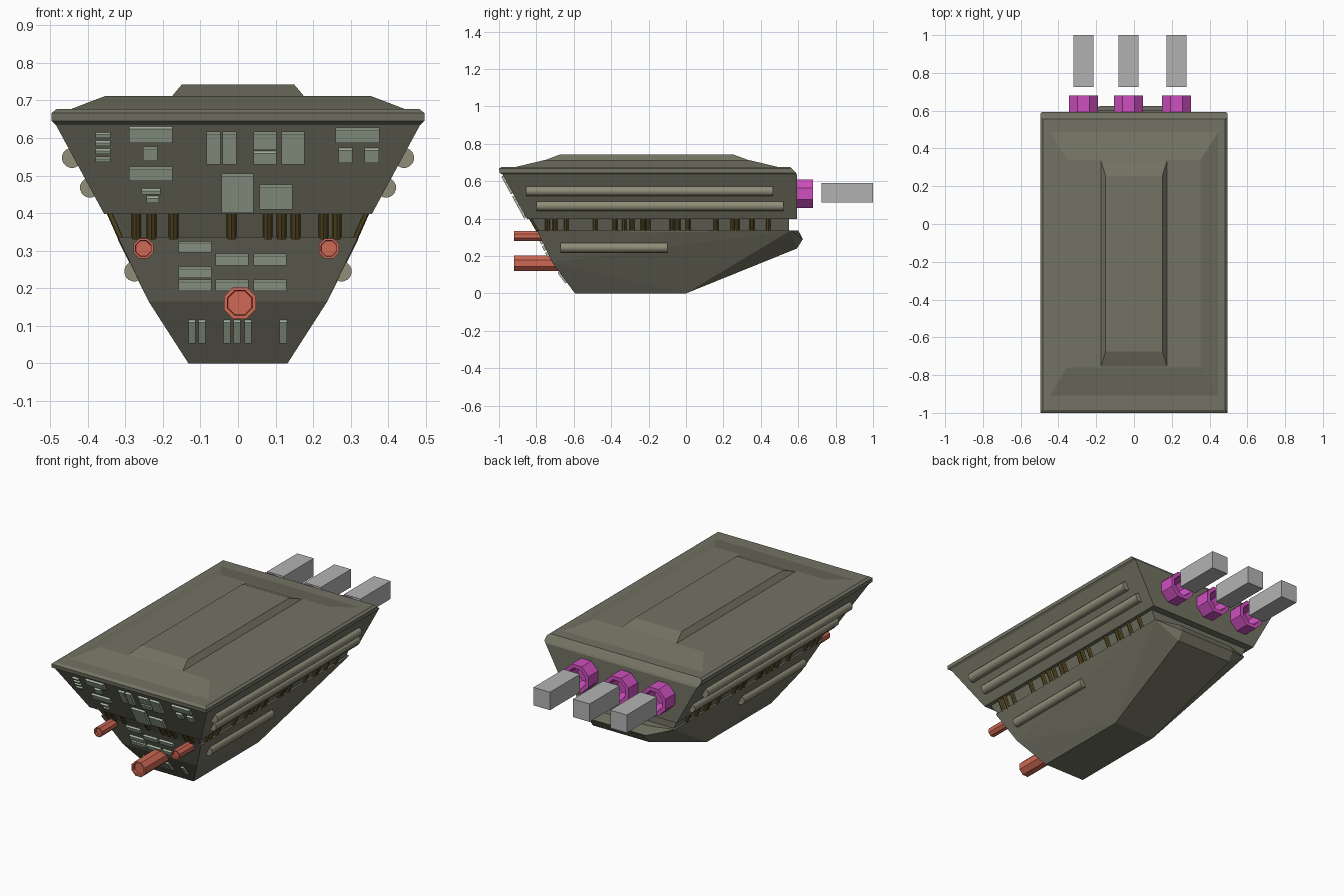
import bpy, bmesh, math
from mathutils import Vector

if "Cube" in bpy.data.objects:
    bpy.data.objects.remove(bpy.data.objects["Cube"])


def material(name, rgb):
    m = bpy.data.materials.new(name)
    m.diffuse_color = (*rgb, 1)
    m.use_nodes = True
    m.node_tree.nodes["Principled BSDF"].inputs["Base Color"].default_value = m.diffuse_color
    return m


HULL = material("olive_hull", (0.17, 0.17, 0.125))
PANEL = material("pale_panel", (0.42, 0.50, 0.38))
TUBE = material("khaki_tube", (0.28, 0.27, 0.19))
PIPE = material("brown_pipe", (0.11, 0.08, 0.02))
GUN = material("orange_gun", (0.62, 0.14, 0.09))
ENGINE = material("magenta_engine", (0.62, 0.08, 0.52))
GLOW = material("exhaust_grey", (0.45, 0.45, 0.45))


def finish(name, bm, mat, smooth=False):
    bmesh.ops.recalc_face_normals(bm, faces=bm.faces[:])
    me = bpy.data.meshes.new(name)
    bm.to_mesh(me)
    bm.free()
    ob = bpy.data.objects.new(name, me)
    bpy.context.collection.objects.link(ob)
    me.materials.append(mat)
    if smooth:
        bpy.ops.object.select_all(action='DESELECT')
        ob.select_set(True)
        bpy.context.view_layer.objects.active = ob
        bpy.ops.object.shade_smooth_by_angle(angle=math.radians(40))
    return ob


def add_loft(bm, rings):
    """Join equal-sized point rings with quads and cap both ends."""
    vs = [[bm.verts.new(p) for p in r] for r in rings]
    n = len(vs[0])
    for a, b in zip(vs, vs[1:]):
        for i in range(n):
            j = (i + 1) % n
            bm.faces.new((a[i], a[j], b[j], b[i]))
    bm.faces.new(vs[0])
    bm.faces.new(vs[-1])


def tiers(name, levels):
    """Stack of rectangles, each given as z, half width, front y, back y."""
    bm = bmesh.new()
    add_loft(bm, [[(-w, f, z), (w, f, z), (w, b, z), (-w, b, z)]
                  for z, w, f, b in levels])
    return finish(name, bm, HULL)


def turned(name, profile, x, z, mat, sides=8, smooth=False):
    """Profile of (y, radius) turned around an axis along y."""
    bm = bmesh.new()
    step = 2 * math.pi / sides
    add_loft(bm, [[(x + r * math.cos((i + .5) * step), y, z + r * math.sin((i + .5) * step))
                   for i in range(sides)] for y, r in profile])
    return finish(name, bm, mat, smooth)


# Upper hull with rounded rim, raised deck and ridge
tiers("upper_hull", [(.397, .356, -.85, .593), (.635, .485, -.98, .593),
                     (.645, .496, -.997, .587), (.667, .496, -1.0, .566),
                     (.677, .483, -.985, .555)])
tiers("deck", [(.67, .463, -.936, .517), (.712, .353, -.76, .34)])
tiers("deck_ridge", [(.705, .181, -.774, .354), (.742, .15, -.675, .255)])

# Recessed band between the two hulls
tiers("recess_core", [(.33, .305, -.785, .55), (.40, .335, -.825, .55)])

# Lower hull: tapered keel wrapped around its corner points
bm = bmesh.new()
for x, y, z in [(.32, -.797, .337), (.238, -.715, .165), (.132, -.594, 0), (.132, 0, 0),
                (.32, -.097, .33), (.32, .56, .337), (.18, .60, .337),
                (.18, .625, .29), (.18, .593, .24)]:
    for s in (-1, 1):
        bm.verts.new((s * x, y, z))
bmesh.ops.convex_hull(bm, input=bm.verts[:])
bmesh.ops.dissolve_limit(bm, angle_limit=.02, verts=bm.verts[:], edges=bm.edges[:])
finish("lower_hull", bm, HULL)


# Front panels: boxes lying on a sloped face that runs from (y, z) to (y, z)
def panels(name, low, high, rects, depth):
    a, b = Vector((0, *low)), Vector((0, *high))
    t = (b - a).normalized()
    out = Vector((0, -t.z, t.y)) * depth
    bm = bmesh.new()
    for x0, x1, z0, z1 in rects:
        z0 -= out.z
        p, q = (a + (b - a) * ((z - a.z) / (b.z - a.z)) for z in (z0, z1))
        ring = []
        for off in (-out, out):
            ring.append([Vector((x, 0, 0)) + c + off
                         for x, c in ((x0, p), (x1, p), (x1, q), (x0, q))])
        add_loft(bm, ring)
    finish(name, bm, PANEL)


upper = [(-.29, -.175, .587, .63), (-.29, -.175, .486, .523), (-.253, -.215, .539, .576),
         (-.257, -.207, .45, .465), (-.244, -.21, .427, .445),
         (-.084, -.047, .53, .616), (-.041, -.004, .53, .616),
         (.041, .103, .568, .616), (.041, .103, .53, .565), (.116, .177, .53, .616),
         (-.044, .041, .40, .504), (.057, .145, .41, .475),
         (.26, .377, .587, .627), (.268, .305, .533, .573), (.337, .375, .533, .573)]
upper += [(-.38, -.34, .536 + .0215 * i, .55 + .0215 * i) for i in range(4)]
panels("upper_front_panels", (-.85, .397), (-.98, .635), upper, .012)

middle = [(x, x + .088, z, z + .03) for x, z in
          [(-.159, .295), (-.159, .227), (-.159, .192), (-.06, .261),
           (.041, .261), (-.06, .192), (.041, .192)]]
panels("middle_front_panels", (-.715, .165), (-.797, .337), middle, .012)

lower = [(x, x + .019, .053, .115) for x in (-.132, -.105, -.039, -.012, .017, .111)]
panels("lower_front_panels", (-.594, 0), (-.715, .165), lower, .01)

# Side tubes, mirrored
for s, side in ((1, "right"), (-1, "left")):
    for part, x, z, y0, y1 in (("upper", .442, .547, -.855, .465),
                               ("middle", .394, .468, -.80, .52),
                               ("lower", .276, .245, -.67, -.10)):
        turned(f"{part}_tube_{side}", [(y0, .027), (y1, .027)], s * x, z, TUBE, 16, True)


# Recess pipes: slanted octagonal rods on the front and both sides
def rod(bm, p, q, r=.013):
    add_loft(bm, [[(c[0] + r * math.cos(k * math.pi / 4), c[1] + r * math.sin(k * math.pi / 4), c[2])
                   for k in range(8)] for c in (p, q)])


bm = bmesh.new()
for x in (-.271, -.23, -.172, -.017, .079, .116, .153, .228, .263):
    rod(bm, (x, -.787, .33), (x, -.828, .402))
for y in (-.74, -.70, -.64, -.485, -.38, -.33, -.288, -.23, -.203,
          -.075, -.043, .01, .16, .25, .272, .353, .44):
    for s in (-1, 1):
        rod(bm, (s * .306, y, .33), (s * .338, y, .402))
finish("recess_pipes", bm, PIPE)

# Front guns with shallow muzzles
for name, x, z, r, back in (("main_gun", .005, .161, .046, -.66),
                            ("left_gun", -.252, .306, .029, -.75),
                            ("right_gun", .242, .306, .029, -.75)):
    turned(name, [(back, r), (-.92, r), (-.92, r * .78), (-.905, r * .74)], x, z, GUN)

# Rear engines: hollow octagonal nozzles, each with an exhaust block behind
for i, x in enumerate((-.268, -.03, .224)):
    turned(f"engine_nozzle_{i + 1}", [(.57, .083), (.68, .083), (.68, .06), (.60, .05)],
           x, .533, ENGINE)
    bm = bmesh.new()
    add_loft(bm, [[(x + a * .053, y, .538 + b * .052)
                   for a, b in ((-1, -1), (1, -1), (1, 1), (-1, 1))] for y in (.725, 1.0)])
    finish(f"exhaust_block_{i + 1}", bm, GLOW)
